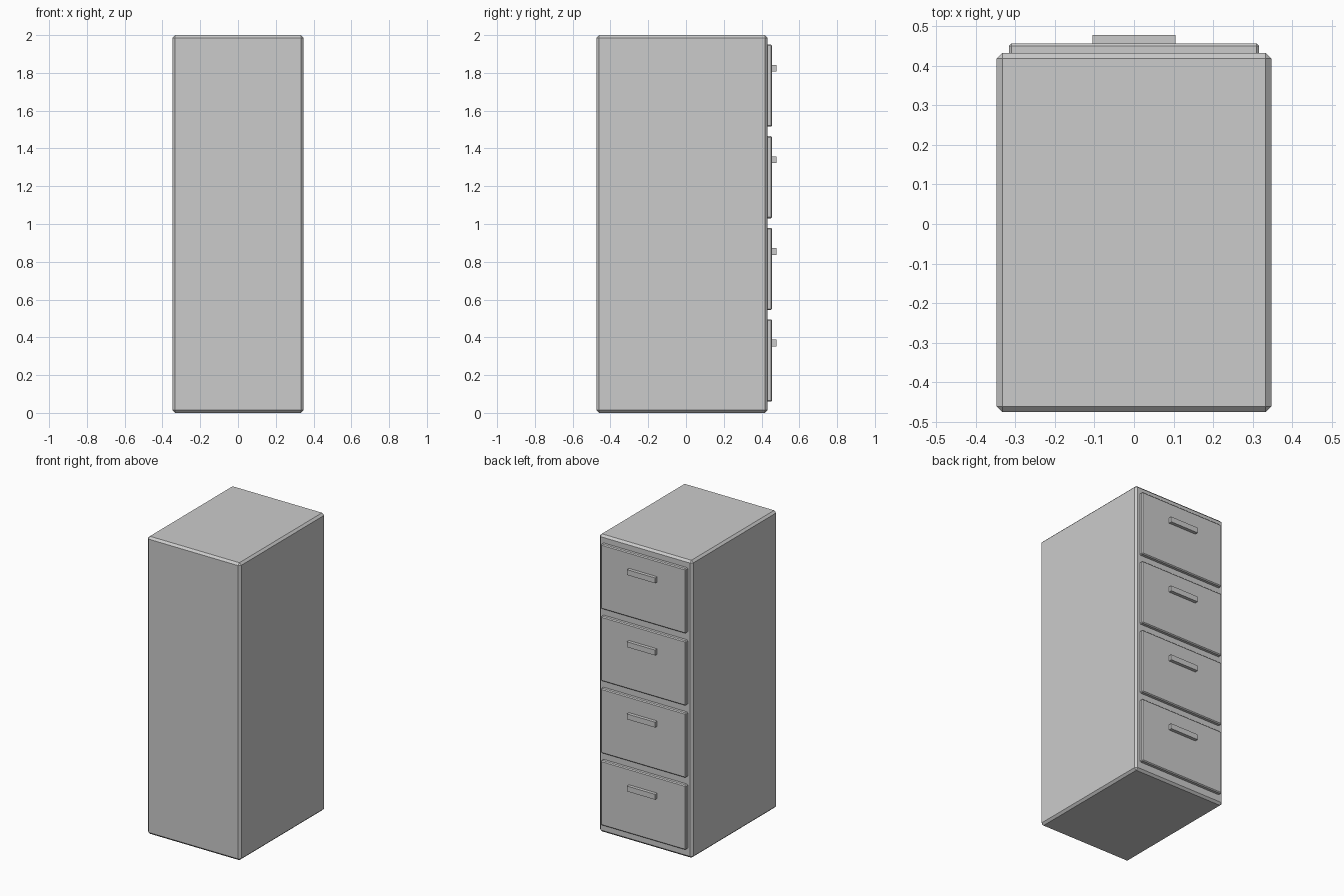
import bpy

cube = bpy.data.objects.get("Cube")
if cube:
    bpy.data.objects.remove(cube, do_unlink=True)

GREY = (0.6, 0.6, 0.6, 1)
steel = bpy.data.materials.new("grey steel")
steel.use_nodes = True
steel.diffuse_color = GREY
steel.node_tree.nodes["Principled BSDF"].inputs["Base Color"].default_value = GREY


def box(name, half_width, y, z, bevel=0):
    """Box centred on x, spanning the y and z ranges, with chamfered edges."""
    bpy.ops.mesh.primitive_cube_add(
        size=1, location=(0, sum(y) / 2, sum(z) / 2))
    obj = bpy.context.object
    obj.name = name
    obj.scale = (2 * half_width, y[1] - y[0], z[1] - z[0])
    bpy.ops.object.transform_apply(location=False, rotation=False, scale=True)
    obj.data.materials.append(steel)
    if bevel:
        mod = obj.modifiers.new("chamfer", 'BEVEL')
        mod.width = bevel
        mod.segments = 1
    return obj


# Cabinet shell
box("cabinet_body", 0.347, (-0.475, 0.432), (0, 2), 0.014)

# Four drawers, each with a bar handle, on the +y side
PITCH = 0.485
for i in range(4):
    base = 0.06 + i * PITCH
    box(f"drawer_front_{i + 1}", 0.316, (0.41, 0.456), (base, base + 0.435), 0.006)
    box(f"drawer_handle_{i + 1}", 0.105, (0.45, 0.478), (base + 0.292, base + 0.328))
